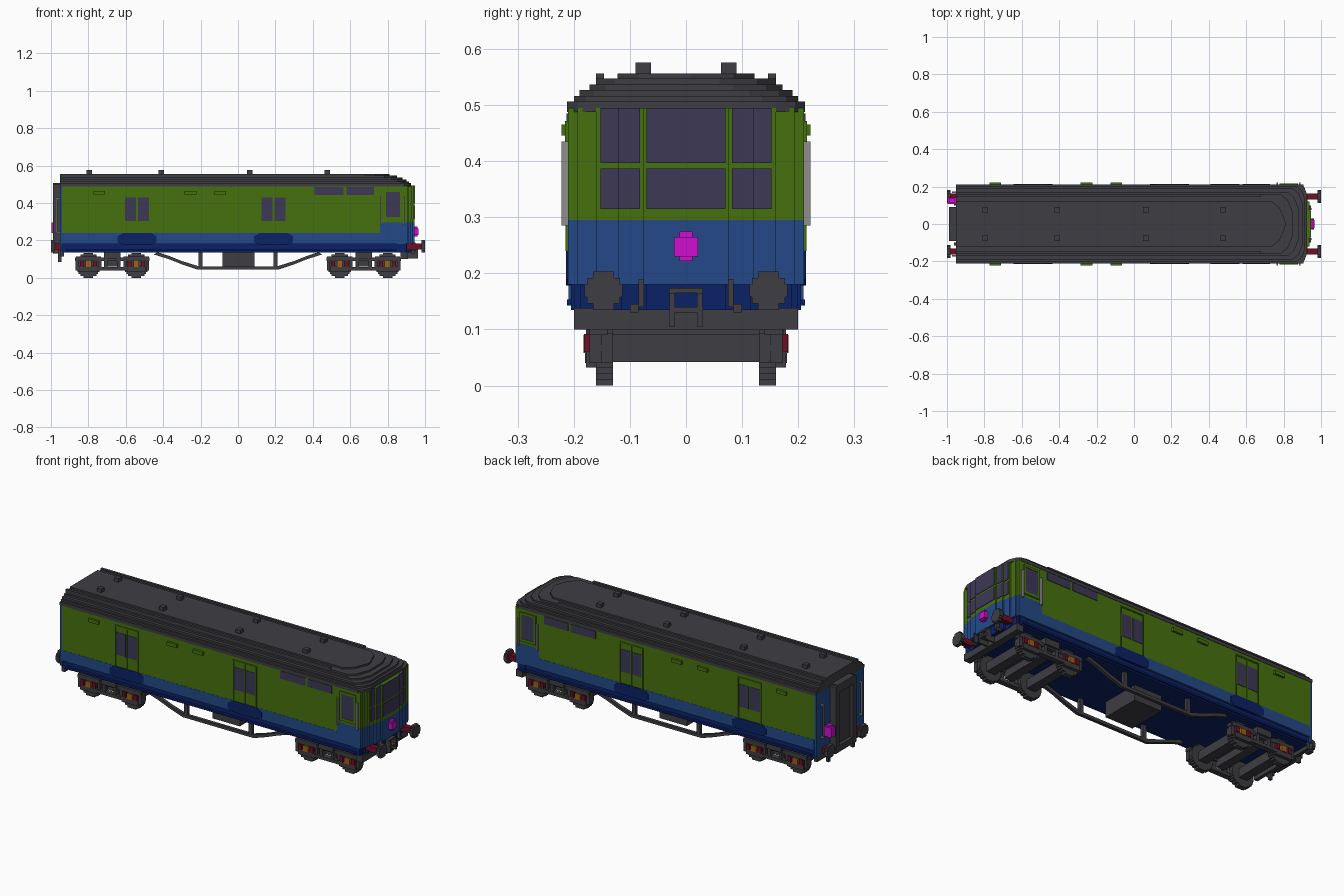
import bpy, bmesh, math

if "Cube" in bpy.data.objects:
    bpy.data.objects.remove(bpy.data.objects["Cube"], do_unlink=True)


def material(name, r, g, b):
    lin = [((c / 255 + 0.055) / 1.055) ** 2.4 if c > 10 else c / 255 / 12.92 for c in (r, g, b)]
    m = bpy.data.materials.new(name)
    m.use_nodes = True
    m.diffuse_color = (*lin, 1)
    m.node_tree.nodes["Principled BSDF"].inputs["Base Color"].default_value = (*lin, 1)
    return m


GREEN = material("green paint", 70, 113, 14)
BLUE = material("blue paint", 35, 73, 136)
NAVY = material("navy paint", 11, 33, 102)
GREY = material("dark grey", 62, 61, 66)
GLASS = material("window glass", 60, 56, 86)
MAGENTA = material("magenta lamp", 208, 15, 208)
RED = material("dark red", 108, 14, 36)
ORANGE = material("orange", 160, 96, 22)
SILVER = material("light grey", 142, 142, 142)


def finish(name, bm, mat):
    me = bpy.data.meshes.new(name)
    bmesh.ops.recalc_face_normals(bm, faces=bm.faces)
    bm.to_mesh(me)
    bm.free()
    me.materials.append(mat)
    ob = bpy.data.objects.new(name, me)
    bpy.context.collection.objects.link(ob)
    return ob


def boxes(name, mat, items, mirror=False):
    """One object from boxes (x0, x1, y0, y1, z0, z1), optionally mirrored in y."""
    bm = bmesh.new()
    if mirror:
        items = list(items) + [(a, b, -d, -c, e, f) for a, b, c, d, e, f in items]
    for a, b, c, d, e, f in items:
        vs = bmesh.ops.create_cube(bm, size=1)["verts"]
        for v in vs:
            v.co = ((a + b) / 2 + v.co.x * (b - a), (c + d) / 2 + v.co.y * (d - c),
                    (e + f) / 2 + v.co.z * (f - e))
    return finish(name, bm, mat)


def prism(name, mat, pts, place):
    """Closed outline swept between two planes; place(u, v, side) gives the 3D point."""
    bm = bmesh.new()
    lo, hi = ([bm.verts.new(place(u, v, s)) for u, v in pts] for s in (0, 1))
    bm.faces.new(lo)
    bm.faces.new(hi)
    for i in range(len(pts)):
        j = (i + 1) % len(pts)
        bm.faces.new((lo[i], lo[j], hi[j], hi[i]))
    return finish(name, bm, mat)


def disc_rows(r, step=0.0105):
    """Stepped disc as (half width, bottom, top) rows."""
    n = round(2 * r / step)
    h = 2 * r / n
    for i in range(n):
        z = -r + i * h
        yield max(math.sqrt(max(r * r - (z + h / 2) ** 2, 0)), 0.3 * r), z, z + h


# Body sides
boxes("body_sides", GREEN, [(-0.94, 0.76, -0.21, 0.21, 0.24, 0.495)])
boxes("lower_body", BLUE, [(-0.94, 0.76, -0.211, 0.211, 0.18, 0.24)])
boxes("rear_end_wall", BLUE, [(-0.953, -0.94, -0.209, 0.209, 0.15, 0.495)])
boxes("underfloor", NAVY, [(-0.945, 0.9, -0.2, 0.2, 0.135, 0.18)])
boxes("footboards", NAVY, [(-0.92, 0.88, 0.19, 0.212, 0.143, 0.153)], True)

# Cab with a stepped bowed front
BOW = [(0.21, 0.905), (0.193, 0.915), (0.16, 0.925), (0.12, 0.935), (0.076, 0.943)]
boxes("cab_upper", GREEN, [(0.76, x, -h, h, 0.295, 0.495) for h, x in BOW])
boxes("cab_lower", BLUE, [(0.76, x, -h, h, 0.18, 0.295) for h, x in BOW])
boxes("cab_apron", NAVY, [(0.85, x - 0.012, -h + 0.005, h - 0.005, 0.135, 0.18) for h, x in BOW])
panes = []
for z0, z1 in ((0.397, 0.495), (0.315, 0.387)):
    panes += [(0.942, 0.946, 0, 0.07, z0, z1), (0.934, 0.938, 0.082, 0.12, z0, z1),
              (0.924, 0.928, 0.12, 0.152, z0, z1)]
boxes("cab_front_windows", GLASS, panes, True)
boxes("cab_side_windows", GLASS, [(0.79, 0.865, 0.209, 0.214, 0.325, 0.46)], True)
boxes("cab_window_frames", GREEN, [
    (0.778, 0.79, 0.209, 0.216, 0.31, 0.472), (0.865, 0.877, 0.209, 0.216, 0.31, 0.472),
    (0.778, 0.877, 0.209, 0.216, 0.46, 0.472), (0.778, 0.877, 0.209, 0.216, 0.31, 0.325)], True)
boxes("cab_handrails", SILVER, [(x, x + 0.008, 0.208, 0.222, 0.285, 0.435)
                                for x in (0.763, 0.882)], True)

# Side windows, doors and vents
boxes("upper_side_windows", GLASS, [(0.41, 0.565, 0.208, 0.213, 0.442, 0.485),
                                    (0.58, 0.728, 0.208, 0.213, 0.442, 0.485)], True)
DOORS = (-0.54, 0.19)
frames, glass, sills = [], [], []
for c in DOORS:
    frames += [(c - 0.073, c - 0.067, 0.2, 0.215, 0.24, 0.47), (c + 0.067, c + 0.073, 0.2, 0.215, 0.24, 0.47),
               (c - 0.073, c + 0.073, 0.2, 0.215, 0.463, 0.47), (c - 0.003, c + 0.003, 0.2, 0.213, 0.24, 0.463)]
    glass += [(c - 0.065, c - 0.005, 0.208, 0.212, 0.305, 0.43), (c + 0.005, c + 0.065, 0.208, 0.212, 0.305, 0.43)]
boxes("door_frames", GREEN, frames, True)
boxes("door_windows", GLASS, glass, True)
for c in DOORS:
    for side in (-1, 1):
        prism("door_sill", NAVY, [(c - 0.075, 0.24), (c + 0.075, 0.24), (c + 0.105, 0.222), (c + 0.105, 0.19),
                                  (c + 0.075, 0.178), (c - 0.075, 0.178), (c - 0.105, 0.19), (c - 0.105, 0.222)],
              lambda u, v, s: (u, side * (0.2 + 0.0135 * s), v))
boxes("side_vents", GREEN, [(x, x + 0.062, 0.205, 0.222, 0.446, 0.465)
                            for x in (-0.772, -0.285, -0.125)], True)

# Stepped roof with chamfered front corners
ROOF = [(0.488, 0.506, 0.212, 0.925), (0.506, 0.516, 0.2, 0.915), (0.516, 0.527, 0.19, 0.9),
        (0.527, 0.537, 0.172, 0.88), (0.537, 0.547, 0.16, 0.85), (0.547, 0.556, 0.122, 0.81)]
for i, (z0, z1, h, x) in enumerate(ROOF):
    k = 0.035 + 0.008 * i
    prism("roof_layer", GREY, [(-0.953, -h), (x - k, -h), (x - k * 0.4, -h + k * 0.5), (x, -h + k * 1.5),
                               (x, h - k * 1.5), (x - k * 0.4, h - k * 0.5), (x - k, h), (-0.953, h)],
          lambda u, v, s: (u, v, z1 if s else z0))
boxes("roof_strips", GREY, [(-0.953, 0.68, 0.146, 0.16, 0.54, 0.556)], True)
boxes("roof_vents", GREY, [(x - 0.014, x + 0.014, 0.062, 0.09, 0.55, 0.576)
                           for x in (-0.795, -0.41, 0.063, 0.477)], True)

# Rear gangway
boxes("gangway_frame", GREY, [(-0.99, -0.95, -0.092, -0.06, 0.13, 0.5), (-0.99, -0.95, 0.06, 0.092, 0.13, 0.5),
                              (-0.99, -0.95, -0.075, 0.075, 0.46, 0.507), (-0.99, -0.95, -0.075, 0.075, 0.13, 0.165)])
boxes("gangway_door", GREY, [(-0.97, -0.95, -0.065, 0.065, 0.15, 0.48)])
boxes("rear_handrails", SILVER, [(-0.972, -0.964, 0.165, 0.173, 0.24, 0.43)], True)
boxes("rear_handrail_brackets", SILVER, [(-0.97, -0.95, 0.165, 0.173, z, z + 0.008) for z in (0.24, 0.422)], True)
boxes("rear_lamp", MAGENTA, [(-0.998, -0.953, 0.108, 0.143, 0.24, 0.295),
                             (-0.99, -0.96, 0.115, 0.136, 0.295, 0.305)])
boxes("front_lamp", MAGENTA, [(0.94, 0.966, -0.021, 0.021, 0.23, 0.265), (0.94, 0.96, -0.012, 0.012, 0.222, 0.275)])

# Buffers, couplings and headstocks
pads, shafts = [], []
for s in (-1, 1):
    for h, z0, z1 in disc_rows(0.034):
        a, b = sorted((s * 0.98, s * 1.0))
        pads.append((a, b, 0.147 - h, 0.147 + h, 0.169 + z0, 0.169 + z1))
    a, b = sorted((s * 0.9, s * 0.982))
    shafts.append((a, b, 0.132, 0.162, 0.153, 0.183))
boxes("buffer_pads", GREY, pads, True)
boxes("buffer_shafts", RED, shafts, True)
boxes("headstocks", GREY, [(0.87, 0.91, -0.2, 0.2, 0.1, 0.138), (-0.95, -0.93, -0.2, 0.2, 0.115, 0.15)])
boxes("front_coupling", GREY, [(0.91, 0.962, 0.02, 0.029, 0.104, 0.165), (0.91, 0.955, 0, 0.03, 0.165, 0.174),
                               (0.91, 0.962, 0, 0.03, 0.13, 0.14)], True)
boxes("hoses", GREY, [(0.925, 0.948, 0.075, 0.085, 0.14, 0.19), (0.925, 0.945, 0.085, 0.1, 0.13, 0.145),
                      (-0.962, -0.945, 0.1, 0.115, 0.085, 0.16)], True)

# Bogies
wheels, axles, frame, springs, axle_boxes, links = [], [], [], [], [], []
for c in (-0.672, 0.672):
    for x in (c - 0.128, c + 0.128):
        wheels += [(x - h, x + h, 0.13, 0.16, 0.067 + z0, 0.067 + z1) for h, z0, z1 in disc_rows(0.067)]
        axles.append((x - 0.026, x + 0.026, -0.135, 0.135, 0.042, 0.092))
        frame += [(x - 0.067, x + 0.067, 0.15, 0.175, 0.09, 0.115),
                  (x - 0.05, x + 0.05, 0.15, 0.178, 0.032, 0.062)]
        springs += [(x + d - 0.01, x + d + 0.01, 0.155, 0.182, 0.06, 0.092) for d in (-0.036, 0.036)]
        axle_boxes.append((x - 0.016, x + 0.016, 0.155, 0.183, 0.058, 0.09))
        links += [(x + d - 0.009, x + d + 0.009, 0.15, 0.172, 0.04, 0.1) for d in (-0.06, 0.06)]
    frame += [(c - 0.2, c + 0.2, 0.14, 0.172, 0.09, 0.108), (c - 0.08, c + 0.08, 0.15, 0.18, 0.04, 0.058)]
    links += [(c + d - 0.009, c + d + 0.009, 0.15, 0.178, 0.05, 0.1) for d in (-0.035, 0.035)]
    axles += [(c - 0.045, c + 0.045, -0.185, 0.185, 0.1, 0.137), (c - 0.025, c + 0.025, -0.15, 0.15, 0.06, 0.1)]
boxes("wheels", GREY, wheels, True)
boxes("axles_and_bolsters", GREY, axles)
boxes("bogie_frames", GREY, frame, True)
boxes("bogie_links", GREY, links, True)
boxes("bogie_springs", RED, springs, True)
boxes("axle_boxes", ORANGE, axle_boxes, True)

# Underframe truss and equipment box
boxes("equipment_box", GREY, [(-0.082, 0.088, -0.11, 0.11, 0.05, 0.137)])
for side in (-1, 1):
    prism("truss_rod", GREY, [(-0.43, 0.137), (-0.37, 0.118), (-0.3, 0.09), (-0.21, 0.062), (0.21, 0.062),
                              (0.3, 0.09), (0.37, 0.118), (0.43, 0.137), (0.45, 0.125), (0.37, 0.1), (0.3, 0.072),
                              (0.22, 0.045), (-0.22, 0.045), (-0.3, 0.072), (-0.37, 0.1), (-0.45, 0.125)],
          lambda u, v, s: (u, side * (0.158 + 0.018 * s), v))
boxes("truss_posts", GREY, [(x - 0.011, x + 0.011, 0.158, 0.176, 0.05, 0.137) for x in (-0.2, 0.2)], True)
